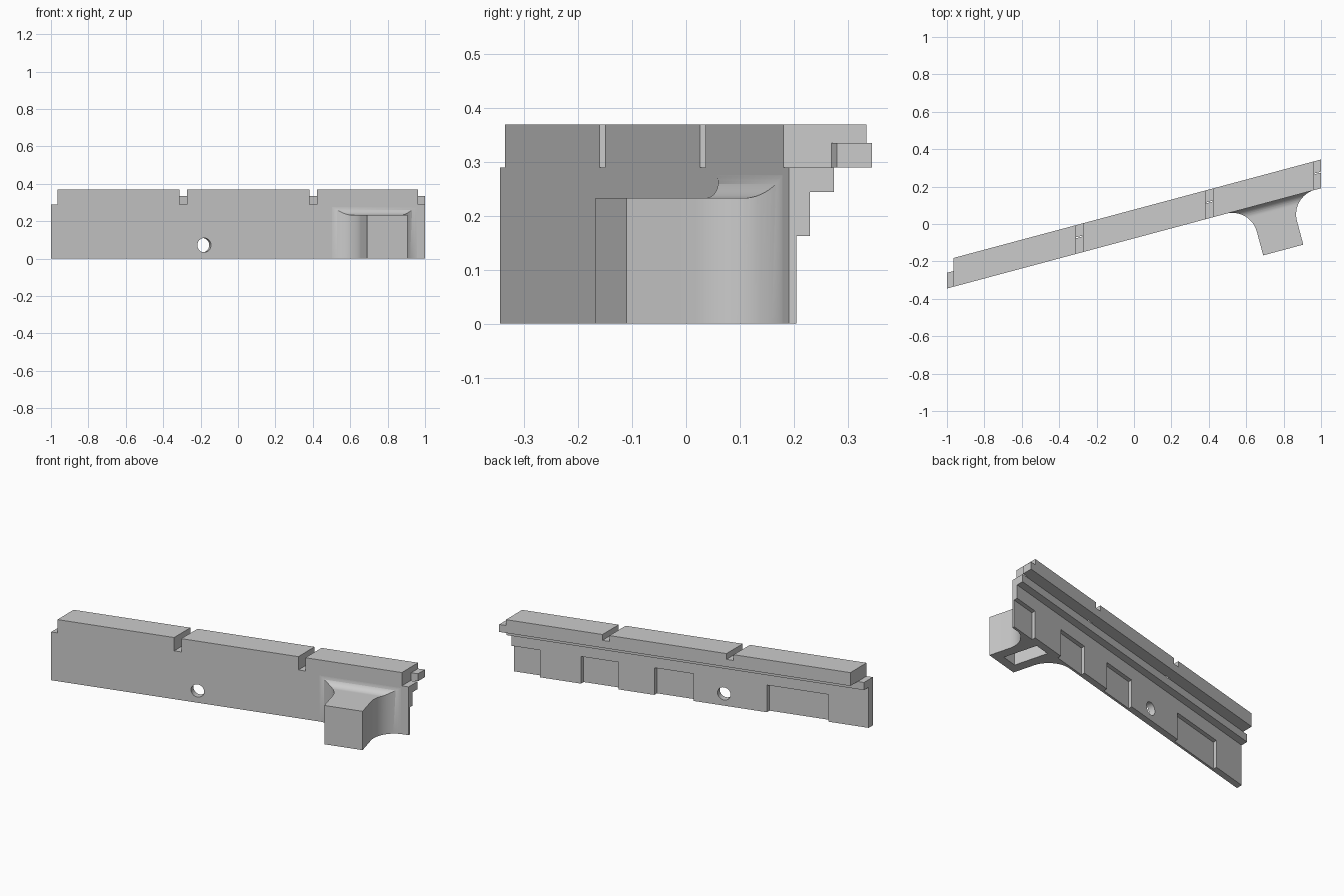
import bpy, bmesh, math
from mathutils import Matrix

if "Cube" in bpy.data.objects:
    bpy.data.objects.remove(bpy.data.objects["Cube"], do_unlink=True)

ANGLE = math.radians(15)
SLOPE = math.tan(ANGLE)
SHEAR = Matrix(((1, 0, 0, 0), (SLOPE, 1, 0, 0), (0, 0, 1, 0), (0, 0, 0, 1)))
# Frame of the support: x along the wall, y into the wall
SUPPORT = Matrix.Translation((0.798, -0.139, 0)) @ Matrix.Rotation(ANGLE, 4, "Z")

grey = bpy.data.materials.new("plain grey")
grey.use_nodes = True
grey.diffuse_color = (0.6, 0.6, 0.6, 1)
grey.node_tree.nodes["Principled BSDF"].inputs["Base Color"].default_value = (0.6, 0.6, 0.6, 1)


def prism(name, outline, lo, hi, axis, matrix):
    """Extrude an outline along x (outline is y, z) or along z (outline is x, y)."""
    bm = bmesh.new()

    def place(p, t):
        return (t, p[0], p[1]) if axis == "x" else (p[0], p[1], t)

    ends = [[bm.verts.new(place(p, t)) for p in outline] for t in (lo, hi)]
    n = len(outline)
    for ring in ends:
        bm.faces.new(ring)
    for i in range(n):
        j = (i + 1) % n
        bm.faces.new((ends[0][i], ends[0][j], ends[1][j], ends[1][i]))
    bm.transform(matrix)
    bmesh.ops.recalc_face_normals(bm, faces=bm.faces)
    mesh = bpy.data.meshes.new(name)
    bm.to_mesh(mesh)
    bm.free()
    mesh.materials.append(grey)
    obj = bpy.data.objects.new(name, mesh)
    bpy.context.collection.objects.link(obj)
    return obj


def box(name, x, y, z, matrix=SHEAR):
    outline = [(y[0], z[0]), (y[1], z[0]), (y[1], z[1]), (y[0], z[1])]
    return prism(name, outline, x[0], x[1], "x", matrix)


def cut(target, cutters):
    """Subtract the cutters, apply and remove them."""
    for c in cutters:
        mod = target.modifiers.new("cut", "BOOLEAN")
        mod.operation = "DIFFERENCE"
        mod.solver = "EXACT"
        mod.object = c
    bpy.context.view_layer.update()
    graph = bpy.context.evaluated_depsgraph_get()
    mesh = bpy.data.meshes.new_from_object(target.evaluated_get(graph))
    target.modifiers.clear()
    target.data = mesh
    for c in cutters:
        bpy.data.objects.remove(c, do_unlink=True)


def smooth(obj):
    bpy.ops.object.select_all(action="DESELECT")
    obj.select_set(True)
    bpy.context.view_layer.objects.active = obj
    bpy.ops.object.shade_smooth_by_angle(angle=math.radians(30))


def arc(cx, cy, r, start, end, steps=16):
    return [(cx + r * math.cos(math.radians(start + (end - start) * i / steps)),
             cy + r * math.sin(math.radians(start + (end - start) * i / steps)))
            for i in range(steps + 1)]


FRONT, BACK = -0.077, 0.077
SHELF = 0.29

# Wall with a ledge along its back
wall = prism("wall", [(FRONT, 0), (-0.038, 0), (-0.038, 0.244), (0.007, 0.244),
                      (0.007, SHELF), (FRONT, SHELF)], -1, 1, "x", SHEAR)
pockets = [(0.84, 1.1), (0.4, 0.61), (-0.02, 0.2), (-0.775, -0.43)]
cutters = [box("pocket_cutter", p, (-0.063, 0.1), (-0.1, 0.163)) for p in pockets]
hole = Matrix.Translation((-0.185, -0.185 * SLOPE - 0.06, 0.072)) \
    @ Matrix.Rotation(ANGLE, 4, "Z") @ Matrix.Rotation(math.pi / 2, 4, "X")
cutters.append(prism("hole_cutter", arc(0, 0, 0.038, 0, 348.75, 31), -0.2, 0.2, "z", hole))
cut(wall, cutters)
smooth(wall)

# Top blocks, each with a tab at its left end
blocks = [(-0.965, -0.312, -0.272), (-0.272, 0.383, 0.422), (0.422, 0.962, 1)]
for i, (start, end, tab) in enumerate(blocks, 1):
    box(f"top_block_{i}", (start, end), (FRONT, BACK), (SHELF, 0.37))
    box(f"tab_{i}", (end, tab), (0.012, BACK), (SHELF, 0.335))

# Support with side fillets that flow into the wall
HALF, DEPTH, R = 0.111, 0.267, 0.136
right_side = arc(HALF + R, DEPTH - R, R, 180, 90)
left_side = [(-x, y) for x, y in reversed(right_side)]
support = prism("support", [(-HALF, 0), (HALF, 0)] + right_side + left_side,
                0, 0.285, "z", SUPPORT)

# Rounded top fillet and the hollow underneath
TOP, F = 0.233, 0.05
curve = arc(DEPTH - F, TOP + F, F, -90, 0)
top_cutter = prism("fillet_cutter", [(-0.1, TOP)] + curve + [(DEPTH, 0.4), (-0.1, 0.4)],
                   -0.5, 0.5, "x", SUPPORT)
slot_cutter = box("slot_cutter", (-0.05, 0.05), (0.05, 0.262), (-0.1, 0.2), SUPPORT)
cut(support, [top_cutter, slot_cutter])
smooth(support)
